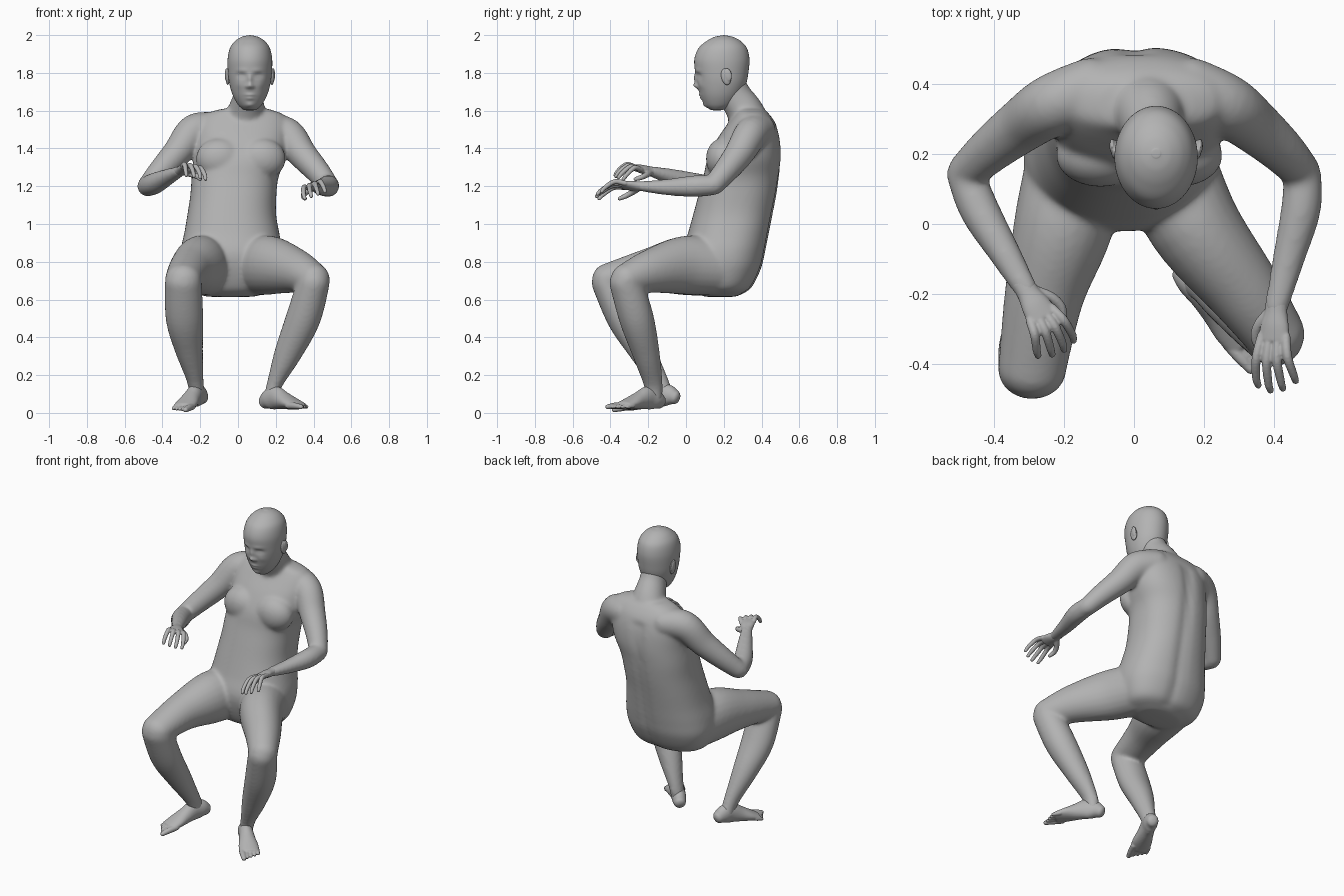
import bpy, bmesh, math
from mathutils import Vector, Matrix

cube = bpy.data.objects.get("Cube")
if cube:
    bpy.data.objects.remove(cube)

skin = bpy.data.materials.new("plain grey")
skin.use_nodes = True
GREY = (0.45, 0.45, 0.45, 1)
skin.diffuse_color = GREY
skin.node_tree.nodes["Principled BSDF"].inputs["Base Color"].default_value = GREY
UP, BACK = Vector((0, 0, 1)), Vector((0, 1, 0))


def smooth_path(points, steps):
    """Catmull-Rom through points of position and two radii."""
    pts = [Vector(p) for p in points]
    last = len(pts) - 1
    out = []
    for i in range(last):
        a, b, c, d = pts[max(i - 1, 0)], pts[i], pts[i + 1], pts[min(i + 2, last)]
        for k in range(steps):
            t = k / steps
            out.append(b + (c - a) * (t / 2) + (a * 2 - b * 5 + c * 4 - d) * (t * t / 2)
                       + (b * 3 - a - c * 3 + d) * (t ** 3 / 2))
    return out + [pts[-1]]


def tube(bm, points, ref=None, power=1, cap=1, steps=6, seg=24):
    """Loft of oval rings with domed ends; without ref the rings stay level."""
    path = smooth_path(points, steps)
    rings = []
    for i, p in enumerate(path):
        tangent = (path[min(i + 1, len(path) - 1)] - path[max(i - 1, 0)]).to_3d().normalized()
        if ref is None:
            tangent = UP
        side = tangent.cross(ref or BACK).normalized()
        rings.append((p.to_3d(), tangent, side, side.cross(tangent), p[3], p[4]))

    def dome(ring, sign):
        pos, tan, side, other, a, b = ring
        angles = [k * math.pi / 10 for k in range(1, 5)]
        return [(pos + tan * (sign * cap * min(a, b) * math.sin(t)), tan, side, other,
                 a * math.cos(t), b * math.cos(t)) for t in angles]

    rings = dome(rings[0], -1)[::-1] + rings + dome(rings[-1], 1)
    loops = []
    for pos, tan, side, other, a, b in rings:
        loop = []
        for k in range(seg):
            c, s = math.cos(math.tau * k / seg), math.sin(math.tau * k / seg)
            c, s = [math.copysign(abs(v) ** power, v) for v in (c, s)]
            loop.append(bm.verts.new(pos + side * (a * c) + other * (b * s)))
        loops.append(loop)
    for lo, hi in zip(loops, loops[1:]):
        for k in range(seg):
            n = (k + 1) % seg
            bm.faces.new((lo[k], lo[n], hi[n], hi[k]))
    bm.faces.new(loops[0][::-1])
    bm.faces.new(loops[-1])


def ball(bm, centre, size, turn=0):
    place = Matrix.Translation(centre) @ Matrix.Rotation(turn, 4, 'X') @ Matrix.Diagonal((*size, 1))
    bmesh.ops.create_uvsphere(bm, u_segments=24, v_segments=16, radius=1, matrix=place)


def finish(name, bm, voxel=0, rounds=4):
    bmesh.ops.recalc_face_normals(bm, faces=bm.faces)
    mesh = bpy.data.meshes.new(name)
    bm.to_mesh(mesh)
    bm.free()
    mesh.materials.append(skin)
    mesh.polygons.foreach_set("use_smooth", [True] * len(mesh.polygons))
    obj = bpy.data.objects.new(name, mesh)
    bpy.context.collection.objects.link(obj)
    if voxel:
        fuse = obj.modifiers.new("fuse", 'REMESH')
        fuse.mode, fuse.voxel_size, fuse.use_smooth_shade = 'VOXEL', voxel, True
        relax = obj.modifiers.new("relax", 'SMOOTH')
        relax.factor, relax.iterations = 0.5, rounds


def slices(rows):
    """Rows of height, centre x, half width, front y, back y."""
    return [(x, (f + b) / 2, z, w, (b - f) / 2) for z, x, w, f, b in rows]


# Torso, with a shallow groove along the spine
body = bmesh.new()
tube(body, slices([
    (.622, -.04, .15, .08, .28), (.66, -.04, .232, .03, .345), (.76, -.04, .272, -.01, .397),
    (.85, -.035, .272, -.02, .42), (.95, -.033, .252, .01, .44), (1.05, -.033, .235, .038, .46),
    (1.15, -.025, .228, .065, .48), (1.25, -.015, .23, .092, .495), (1.35, .01, .245, .115, .505),
    (1.45, .02, .25, .165, .498), (1.53, .025, .245, .22, .475), (1.58, .03, .21, .255, .442),
    (1.605, .035, .14, .265, .415)]), power=.86, cap=.1, seg=56)
for v in body.verts:
    if v.co.y > .3 and v.co.z < 1.5:
        v.co.y -= .014 * math.exp(-(v.co.x / .035) ** 2)

# Neck and chest
tube(body, [(.035, .345, 1.52, .13, .105), (.045, .31, 1.6, .1, .098),
            (.055, .26, 1.68, .08, .087), (.06, .23, 1.76, .075, .08)], BACK)
for x in (-.095, .125):
    ball(body, (x, .195, 1.345), (.128, .09, .11))

# Arms
for upper, fore in (
    ([(-.12, .385, 1.505, .085, .09), (-.23, .34, 1.49, .092, .088), (-.32, .28, 1.38, .078, .078),
      (-.41, .21, 1.28, .066, .066), (-.475, .15, 1.205, .056, .056)],
     [(-.48, .14, 1.2, .054, .054), (-.44, .04, 1.215, .057, .057),
      (-.37, -.08, 1.25, .046, .043), (-.305, -.19, 1.28, .034, .027)]),
    ([(.16, .385, 1.5, .085, .09), (.26, .34, 1.47, .092, .088), (.34, .28, 1.37, .078, .078),
      (.42, .21, 1.28, .066, .066), (.475, .15, 1.21, .056, .056)],
     [(.48, .14, 1.205, .054, .054), (.475, .04, 1.2, .057, .057),
      (.44, -.1, 1.195, .046, .043), (.405, -.24, 1.2, .034, .027)]),
):
    tube(body, upper, BACK)
    tube(body, fore, UP)

# Legs
for thigh, shin in (
    ([(-.16, .2, .77, .142, .15), (-.2, 0, .78, .142, .158), (-.255, -.2, .753, .114, .117),
      (-.29, -.412, .707, .097, .085)],
     [(-.29, -.415, .69, .098, .085), (-.283, -.335, .5, .1, .084), (-.26, -.24, .34, .076, .072),
      (-.228, -.15, .18, .046, .052), (-.215, -.105, .08, .04, .045)]),
    ([(.08, .2, .77, .142, .15), (.17, 0, .782, .132, .156), (.31, -.185, .75, .107, .117),
      (.4, -.312, .707, .087, .086)],
     [(.4, -.318, .69, .086, .088), (.345, -.262, .5, .092, .092), (.262, -.21, .31, .072, .072),
      (.197, -.175, .16, .043, .052), (.175, -.17, .08, .04, .045)]),
):
    tube(body, thigh, UP)
    tube(body, shin, BACK)
finish("body", body, .0095, 14)

# Head, with features pushed out of or into the face
FACE_X = .063
head = bmesh.new()
tube(head, slices([
    (1.605, FACE_X, .035, .13, .2), (1.63, FACE_X, .062, .1, .25), (1.68, FACE_X, .09, .076, .29),
    (1.74, FACE_X, .108, .06, .318), (1.8, FACE_X, .116, .05, .33), (1.87, FACE_X, .118, .044, .336),
    (1.93, FACE_X, .106, .066, .323), (1.968, FACE_X, .079, .108, .29),
    (1.99, FACE_X, .045, .15, .25), (1.998, FACE_X, .014, .187, .215)]), cap=.1, steps=9, seg=72)
features = [  # offset from the centre line, height, spread across, spread up, push
    (0, 1.733, .014, .015, .02), (0, 1.768, .011, .026, .012), (.015, 1.727, .009, .009, .009),
    (.045, 1.785, .021, .015, -.013), (.045, 1.782, .014, .009, .006), (.04, 1.812, .03, .012, .004),
    (0, 1.683, .024, .007, .007), (0, 1.665, .02, .007, .007), (0, 1.628, .022, .014, .008),
    (.055, 1.735, .02, .02, .004)]
for v in head.verts:
    if v.co.y < .18:
        x, z = abs(v.co.x - FACE_X), v.co.z
        v.co.y -= sum(push * math.exp(-((x - dx) / sx) ** 2 - ((z - dz) / sz) ** 2)
                      for dx, dz, sx, sz, push in features)
finish("head", head)

for side, label in ((-1, "right"), (1, "left")):
    ear = bmesh.new()
    ball(ear, (FACE_X + side * .117, .212, 1.78), (.012, .026, .045), .2)
    ball(ear, (FACE_X + side * .125, .222, 1.79), (.008, .02, .035), .2)
    finish(label + "_ear", ear, .003)


def local_frame(forward, side, roll=0):
    f = Vector(forward).normalized()
    s = (f.cross(UP) * side - UP * roll).normalized()
    u = s.cross(f) * side
    return f, s, u


# Hands: the sideways axis points to the thumb
def hand(name, side, wrist, forward, reach, drop, roll):
    f, s, u = local_frame(forward, side, roll)
    bm = bmesh.new()

    def part(rows, ref, **options):
        tube(bm, [(*(Vector(wrist) + f * a + s * b + u * c), w, h) for a, b, c, w, h in rows],
             ref, **options)

    part([(-.03, 0, 0, .032, .025), (.01, 0, 0, .033, .025), (.05, 0, .004, .042, .023),
          (.09, 0, .006, .046, .018)], u, cap=.6)
    for i, size in enumerate((.92, 1, .95, .8)):
        b, n = .036 - .024 * i, reach * size
        part([(.08, b, .006, .014, .014), (.08 + n * .45, b * 1.3, .012, .0135, .0135),
              (.08 + n * .85, b * 1.55, -drop * .5, .012, .012),
              (.08 + n, b * 1.55, -drop, .01, .01)], s, seg=12)
    part([(.015, .022, -.006, .018, .016), (.05, .054, -.016, .016, .016),
          (.085, .068, -.03, .014, .014), (.115, .062, -.045, .011, .011)], u, seg=12)
    finish(name, bm, .004, 3)


hand("right_hand", -1, (-.305, -.19, 1.28), (.5, -.86, .12), .113, .055, .2)
hand("left_hand", 1, (.405, -.24, 1.2), (-.06, -1, -.02), .155, .045, .35)


# Feet: the sideways axis points to the big toe
def foot(name, side, heel, forward):
    f, s, u = local_frame(forward, side)
    bm = bmesh.new()

    def part(rows, **options):
        tube(bm, [(*(Vector(heel) + f * a + s * b + UP * c), w, h) for a, b, c, w, h in rows],
             UP, **options)

    part([(.025, 0, .04, .036, .038), (.06, 0, .055, .043, .055), (.11, 0, .062, .043, .062),
          (.17, 0, .048, .049, .048), (.23, 0, .034, .059, .034), (.285, 0, .022, .058, .022)], cap=.7)
    for i in range(5):
        b, r = .043 - .023 * i, .018 if i == 0 else .013
        part([(.26, b, .02, r, r), (.31 - .01 * i, b, .019, r, r),
              (.358 - .014 * i, b, .014, r * .8, r * .75)], seg=12)
    finish(name, bm, .005, 3)


foot("right_foot", -1, (-.182, -.035, .045), (-.38, -.92, -.12))
foot("left_foot", 1, (.125, -.12, .018), (.67, -.74, 0))
